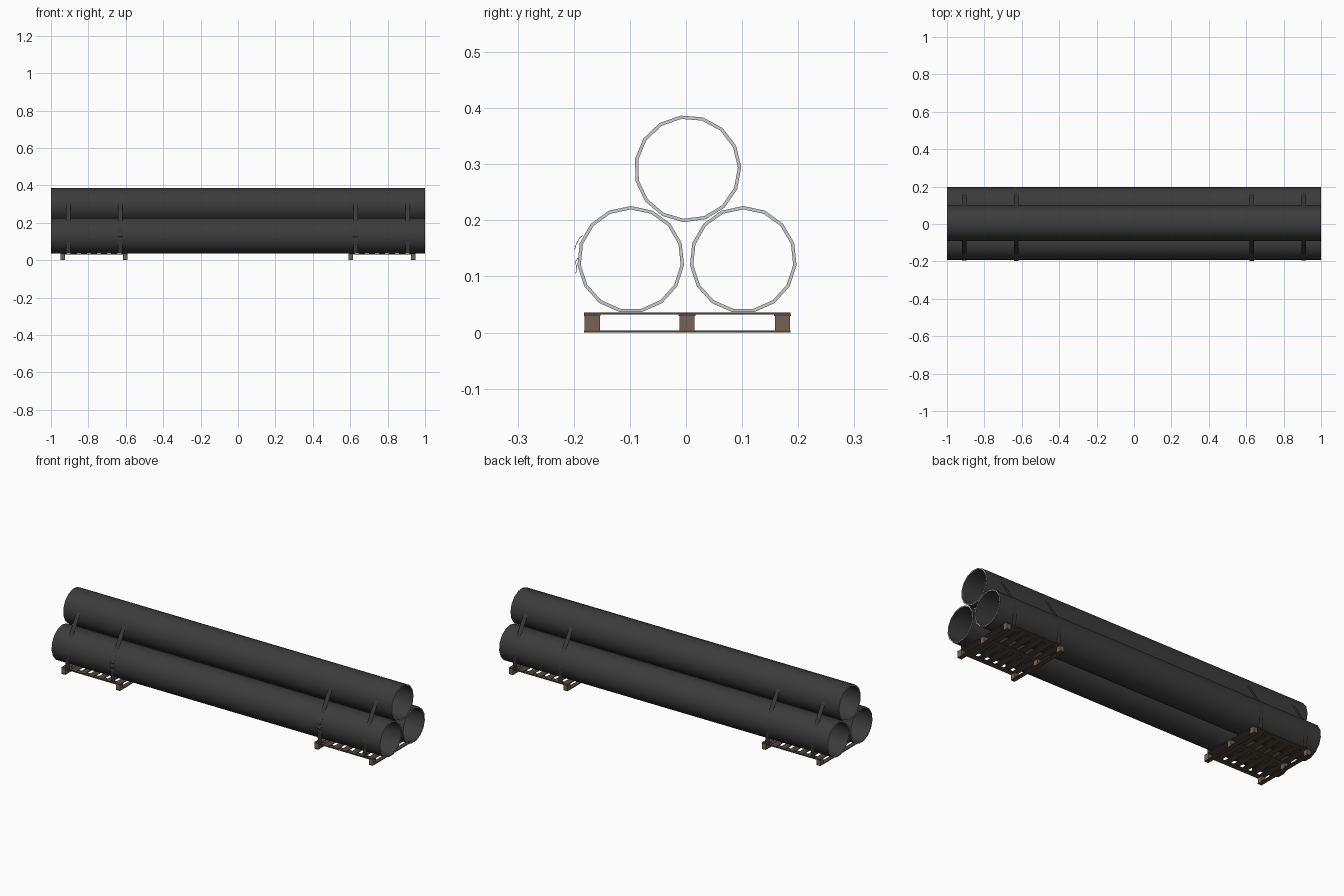
import bpy, bmesh, math

if "Cube" in bpy.data.objects:
    bpy.data.objects.remove(bpy.data.objects["Cube"])

def mat(name, rgb):
    m = bpy.data.materials.new(name)
    m.diffuse_color = (*rgb, 1)
    m.use_nodes = True
    m.node_tree.nodes["Principled BSDF"].inputs["Base Color"].default_value = m.diffuse_color
    return m

DARK = mat("dark pipe coating", (0.045, 0.045, 0.045))
STEEL = mat("bare pipe end", (0.6, 0.6, 0.59))
WOOD = mat("pallet block wood", (0.18, 0.125, 0.082))
DECK = mat("dark pallet boards", (0.085, 0.062, 0.042))
STRAP = mat("black strap", (0.04, 0.04, 0.04))

def finish(bm, name, mats, smooth=False):
    me = bpy.data.meshes.new(name)
    bm.to_mesh(me)
    bm.free()
    ob = bpy.data.objects.new(name, me)
    bpy.context.collection.objects.link(ob)
    for m in mats:
        me.materials.append(m)
    if smooth:
        bpy.ops.object.select_all(action='DESELECT')
        ob.select_set(True)
        bpy.context.view_layer.objects.active = ob
        bpy.ops.object.shade_smooth_by_angle(angle=math.radians(40))
    return ob

# Pipes: 15-sided hollow tubes along x with bare ends
def pipe(name, cy, cz, start, r=0.0955, wall=0.006, n=15):
    bm = bmesh.new()
    loops = []
    for x, rad in ((-1, r), (1, r), (1, r - wall), (-1, r - wall)):
        loops.append([bm.verts.new((x, cy + rad * math.cos(start + math.tau * i / n),
                                    cz + rad * math.sin(start + math.tau * i / n)))
                      for i in range(n)])
    for k in range(4):
        a, b = loops[k], loops[(k + 1) % 4]
        for i in range(n):
            j = (i + 1) % n
            f = bm.faces.new((a[i], a[j], b[j], b[i]))
            f.material_index = k % 2
    bmesh.ops.recalc_face_normals(bm, faces=bm.faces)
    finish(bm, name, (DARK, STEEL), True)

pipe("lower_pipe_front", -0.0985, 0.130, math.pi / 2)
pipe("lower_pipe_back", 0.1020, 0.130, math.pi / 2)
pipe("upper_pipe", 0.003, 0.292, math.radians(1.5))

# Straps: paper-thin bands, profile given in (y, z)
def band(name, x, pts, thick=0.0, w=0.024):
    bm = bmesh.new()
    rows = [[bm.verts.new((x + s * w / 2, y, z)) for s in (-1, 1)] for y, z in pts]
    for a, b in zip(rows, rows[1:]):
        bm.faces.new((a[0], b[0], b[1], a[1]))
    bmesh.ops.recalc_face_normals(bm, faces=bm.faces)
    ob = finish(bm, name, (STRAP,))
    if thick:
        ob.modifiers.new("thickness", 'SOLIDIFY').thickness = thick

front = [(-0.186, 0.036), (-0.1945, 0.125), (-0.187, 0.162), (-0.092, 0.312)]
back = [(0.189, 0.036), (0.198, 0.125), (0.191, 0.162), (0.098, 0.307)]
for x in (-0.907, -0.63, 0.63, 0.907):
    band("strap_front", x, front[::-1])
    band("strap_back", x, back)
    if abs(x) < 0.7:  # loose tails of the tightened straps
        band("strap_tail_upper", x,
             [(-0.184, 0.174), (-0.190, 0.169), (-0.196, 0.158), (-0.199, 0.148)], 0.001)
        band("strap_tail_lower", x,
             [(-0.193, 0.133), (-0.198, 0.126), (-0.195, 0.116), (-0.197, 0.105)], 0.001)

# Pallets: deck boards, stringers, blocks and bottom boards
def box(bm, x0, x1, y0, y1, z0, z1, mi):
    geo = bmesh.ops.create_cube(bm, size=1)
    for v in geo["verts"]:
        v.co = ((x0, x1)[v.co.x > 0], (y0, y1)[v.co.y > 0], (z0, z1)[v.co.z > 0])
    for f in {f for v in geo["verts"] for f in v.link_faces}:
        f.material_index = mi

def pallet(name, cx):
    bm = bmesh.new()
    hx, y0, y1 = 0.178, -0.182, 0.186
    n, bw = 7, 0.034
    for i in range(n):
        x = cx - hx + bw / 2 + i * (2 * hx - bw) / (n - 1)
        box(bm, x - bw / 2, x + bw / 2, y0, y1, 0.0325, 0.036, 1)
    for y in (-0.167, 0.002, 0.172):
        box(bm, cx - hx, cx + hx, y - 0.015, y + 0.015, 0.0295, 0.0325, 1)
        for s in (-1, 1):
            x = cx + s * (hx - 0.012)
            box(bm, x - 0.012, x + 0.012, y - 0.0135, y + 0.0135, 0.004, 0.0295, 0)
    for s in (-1, 1):
        x = cx + s * (hx - 0.012)
        box(bm, x - 0.012, x + 0.012, y0, y1, 0, 0.004, 1)
    finish(bm, name, (WOOD, DECK))

pallet("pallet_left", -0.77)
pallet("pallet_right", 0.77)
